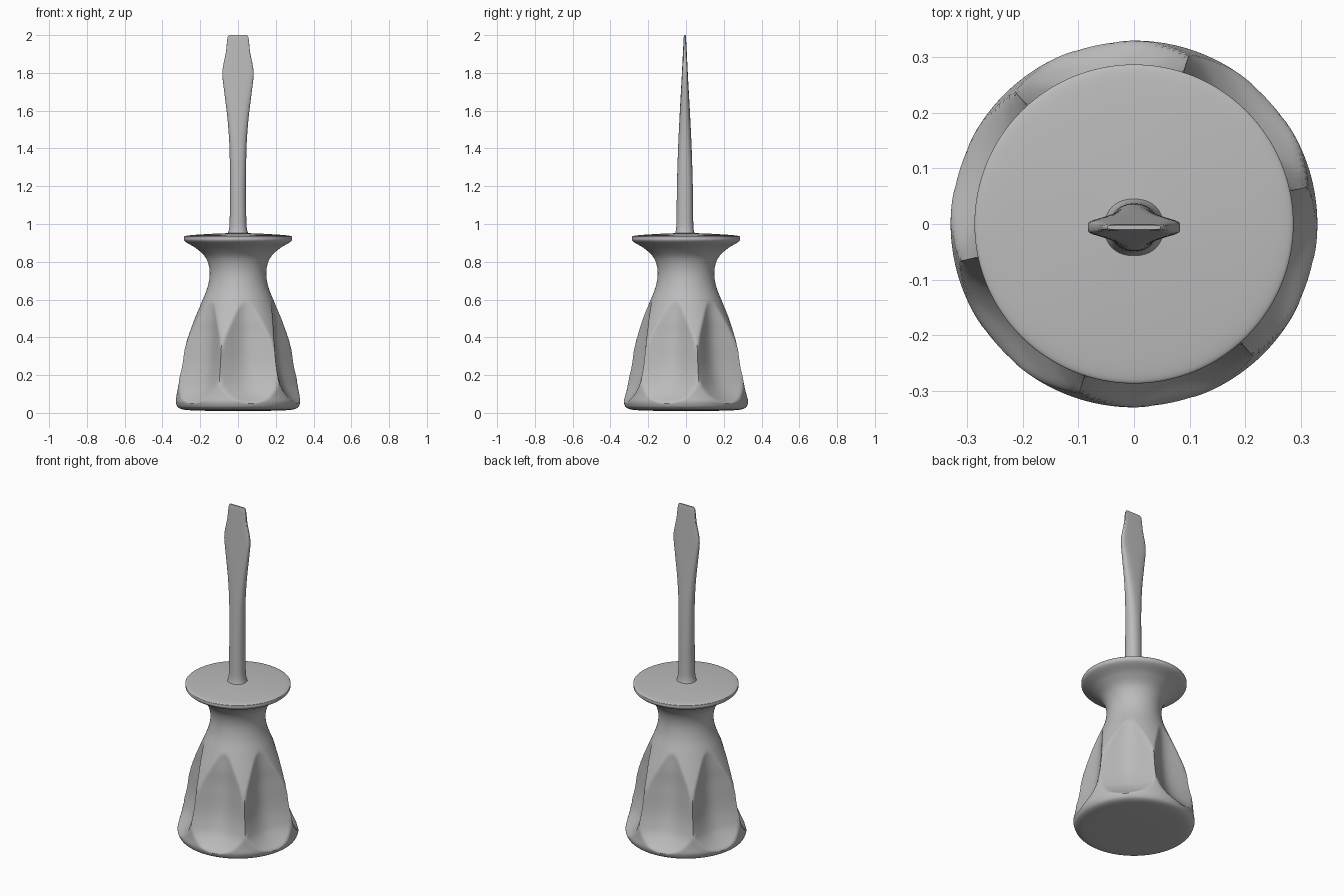
import bpy, bmesh
from math import sin, cos, pi, radians, copysign

cube = bpy.data.objects.get("Cube")
if cube:
    bpy.data.objects.remove(cube, do_unlink=True)

grey = bpy.data.materials.new("plain_grey")
grey.use_nodes = True
grey.diffuse_color = (0.5, 0.5, 0.5, 1)
grey.node_tree.nodes["Principled BSDF"].inputs["Base Color"].default_value = (0.5, 0.5, 0.5, 1)


def interpolate(points, t):
    """Smooth curve through rows of (t, values...)."""
    i = 0
    while i < len(points) - 2 and t > points[i + 1][0]:
        i += 1
    p0, p1, p2, p3 = (points[max(0, min(len(points) - 1, i + k))] for k in (-1, 0, 1, 2))
    h = p2[0] - p1[0]
    s = max(0, min(1, (t - p1[0]) / h))
    out = []
    for c in range(1, len(p1)):
        m1 = (p2[c] - p0[c]) / (p2[0] - p0[0]) * h
        m2 = (p3[c] - p1[c]) / (p3[0] - p1[0]) * h
        out.append((2*s**3 - 3*s*s + 1) * p1[c] + (s**3 - 2*s*s + s) * m1
                   + (3*s*s - 2*s**3) * p2[c] + (s**3 - s*s) * m2)
    return out


def loft(name, rings, sharp):
    """Skin a stack of closed rings and cap both ends."""
    bm = bmesh.new()
    loops = [[bm.verts.new(p) for p in ring] for ring in rings]
    n = len(loops[0])
    for a, b in zip(loops, loops[1:]):
        for i in range(n):
            j = (i + 1) % n
            bm.faces.new((a[i], a[j], b[j], b[i]))
    bm.faces.new(loops[0][::-1])
    bm.faces.new(loops[-1])
    bmesh.ops.recalc_face_normals(bm, faces=bm.faces)
    mesh = bpy.data.meshes.new(name)
    bm.to_mesh(mesh)
    bm.free()
    obj = bpy.data.objects.new(name, mesh)
    mesh.materials.append(grey)
    bpy.context.collection.objects.link(obj)
    bpy.ops.object.select_all(action='DESELECT')
    obj.select_set(True)
    bpy.context.view_layer.objects.active = obj
    bpy.ops.object.shade_smooth_by_angle(angle=radians(sharp))
    return obj


# Handle: bell-shaped grip, narrow neck and flared guard, with six scooped flutes
SIDES, FLUTES, RIDGE = 180, 6, radians(12)
profile = [(0, 0.01, 0.02), (1, 0.012, 0.2), (2, 0.02, 0.30), (3, 0.05, 0.328), (4, 0.1, 0.325),
           (5, 0.2, 0.315), (6, 0.35, 0.285), (7, 0.46, 0.245), (8, 0.58, 0.195),
           (9, 0.67, 0.16), (10, 0.75, 0.15), (11, 0.82, 0.17), (12, 0.87, 0.22),
           (13, 0.905, 0.277), (14, 0.925, 0.286), (15, 0.938, 0.272),
           (16, 0.947, 0.16), (17, 0.953, 0.02)]
flute_depth = [(0.05, 0), (0.09, 0.035), (0.15, 0.07), (0.25, 0.085),
               (0.38, 0.07), (0.5, 0.03), (0.59, 0)]
SPREAD = 0.08

rings = []
STEPS = 8
for k in range(17 * STEPS + 1):
    z, radius = interpolate(profile, k / STEPS)
    depth = interpolate(flute_depth, z)[0] if 0.05 < z < 0.59 else 0
    ring = []
    for i in range(SIDES):
        a = 2 * pi * i / SIDES
        u = 2 * (i * FLUTES / SIDES % 1) - 1          # -1 and 1 on the ridges
        r = radius - max(0, depth - SPREAD * u * u)
        ring.append((r * cos(a + RIDGE), r * sin(a + RIDGE), z))
    rings.append(ring)
loft("handle", rings, 40)

# Shaft: round rod with a small foot, flattening into a flared flat blade
# rows: height, half width, half thickness, corner exponent
sections = [(0.93, 0.062, 0.06, 0.9), (0.955, 0.052, 0.05, 0.9), (0.99, 0.045, 0.045, 0.9),
            (1.2, 0.043, 0.042, 0.9), (1.4, 0.045, 0.036, 0.85), (1.55, 0.055, 0.029, 0.75),
            (1.7, 0.073, 0.021, 0.6), (1.79, 0.083, 0.016, 0.5), (1.83, 0.08, 0.014, 0.45),
            (1.91, 0.064, 0.01, 0.4), (1.97, 0.058, 0.007, 0.4), (1.99, 0.055, 0.006, 0.4),
            (2.0, 0.048, 0.004, 0.4)]


def power(v, e):
    return copysign(abs(v) ** e, v)


heights = sorted({round(0.93 + 0.02 * k, 3) for k in range(54)} | {s[0] for s in sections})
rings = []
for z in heights:
    w, d, e = interpolate(sections, z)
    angles = [2 * pi * i / 48 for i in range(48)]
    rings.append([(w * power(cos(a), e), d * power(sin(a), e) - 0.006, z) for a in angles])
loft("shaft_and_blade", rings, 45)
